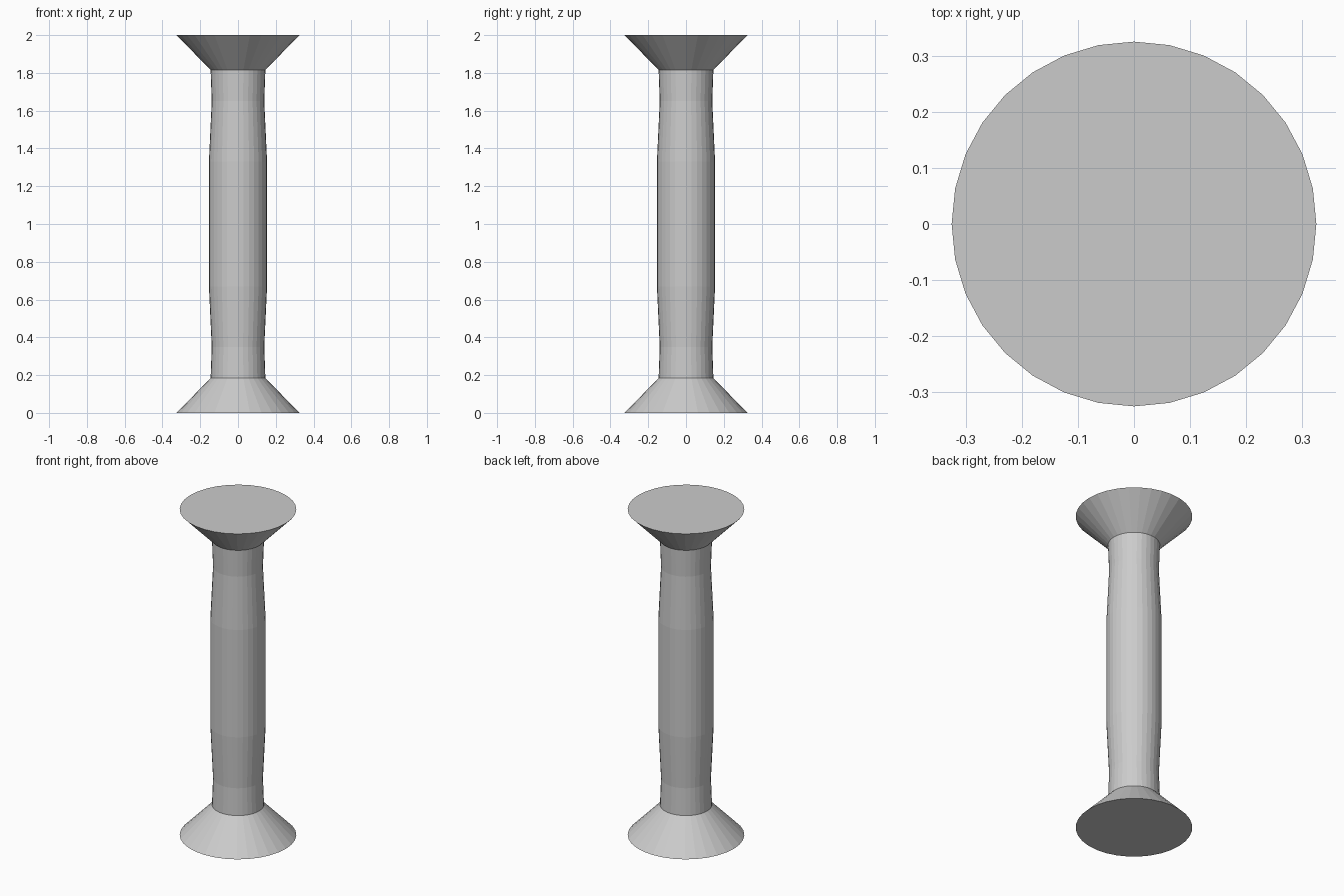
import bpy, bmesh
from math import sin, cos, tau

if "Cube" in bpy.data.objects:
    bpy.data.objects.remove(bpy.data.objects["Cube"])

SIDES = 32

# Lower half of the profile (radius, z), mirrored about z = 1
half = [(0.325, 0.0), (0.145, 0.185), (0.139, 0.35), (0.154, 0.67)]
profile = half + [(r, 2 - z) for r, z in reversed(half)]


def lathe(name, points):
    """Closed, capped solid of revolution around z."""
    bm = bmesh.new()
    rings = [[bm.verts.new((r * cos(tau * i / SIDES), r * sin(tau * i / SIDES), z))
              for i in range(SIDES)] for r, z in points]
    for low, high in zip(rings, rings[1:]):
        for i in range(SIDES):
            j = (i + 1) % SIDES
            bm.faces.new((low[i], low[j], high[j], high[i]))
    bm.faces.new(rings[0][::-1])
    bm.faces.new(rings[-1])
    mesh = bpy.data.meshes.new(name)
    bm.to_mesh(mesh)
    bm.free()
    obj = bpy.data.objects.new(name, mesh)
    bpy.context.collection.objects.link(obj)
    return obj


# Column: flared base, gently swelling shaft, flared capital
lathe("column", profile)
